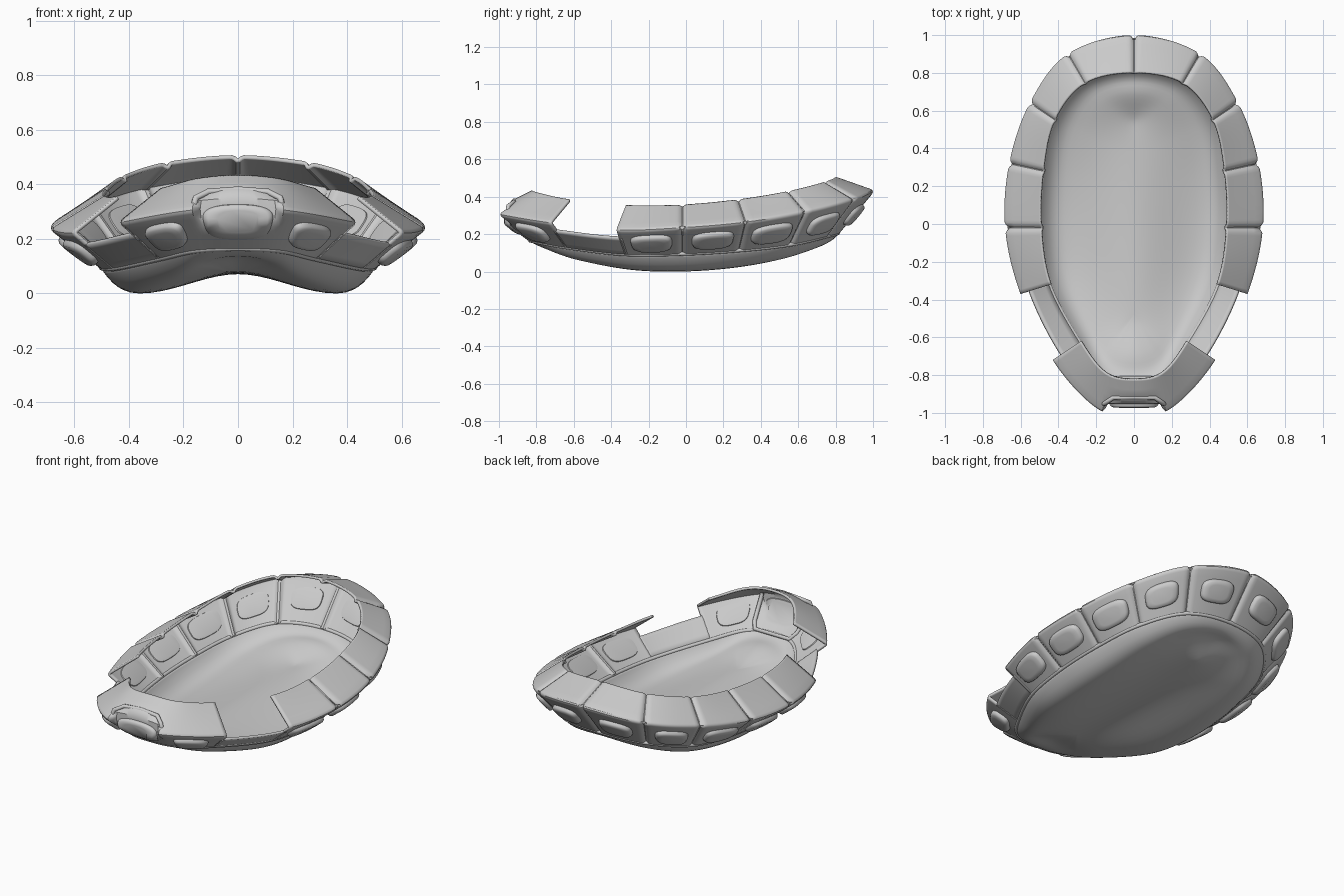
import bpy, bmesh, math
from mathutils import Vector

if "Cube" in bpy.data.objects:
    bpy.data.objects.remove(bpy.data.objects["Cube"])

# Stations round the right half, back to front:
# crease x,y,z | top edge x,y,z | bottom edge z | lowest floor z
ST = [(0, 1.0, .43, 0, .80, .50, .20, .16),
      (.35, .90, .385, .26, .745, .475, .185, .13),
      (.55, .64, .32, .42, .55, .425, .14, .07),
      (.66, .32, .265, .48, .28, .38, .11, .025),
      (.682, -.02, .235, .49, -.02, .352, .092, .005),
      (.60, -.37, .222, .44, -.32, .35, .09, .014),
      (.43, -.72, .26, .28, -.62, .38, .125, .065),
      (.21, -.965, .30, .15, -.785, .415, .155, .12),
      (0, -1.04, .32, 0, -.82, .428, .162, .14)]


def station(i):
    i %= 16
    if i <= 8:
        return ST[i]
    a = list(ST[16 - i])
    a[0], a[3] = -a[0], -a[3]
    return a


def ring(s):
    i = math.floor(s)
    t = s - i
    out = []
    for a, b, c, d in zip(*[station(i + k) for k in (-1, 0, 1, 2)]):
        out.append(.5 * (2 * b + (c - a) * t + (2 * a - 5 * b + 4 * c - d) * t * t
                         + (3 * b - a - 3 * c + d) * t ** 3))
    return out


def surf(s, v):
    # v: 0 bottom edge, 1 crease, 2 top edge
    q = ring(s)
    bot = Vector((q[3] * 1.01, q[4] * 1.01, q[6]))
    mid, top = Vector(q[0:3]), Vector(q[3:6])
    w = .07
    if v < 1 - w:
        p = bot.lerp(mid, v)
    elif v > 1 + w:
        p = mid.lerp(top, v - 1)
    else:
        t = (v - 1 + w) / (2 * w)
        p = bot.lerp(mid, 1 - w).lerp(mid, t).lerp(mid.lerp(mid.lerp(top, w), t), t)
    # flattened nose recess
    if p.y < -.945:
        k = min(1, max(0, (.165 - abs(p.x)) / .02))
        p.y += (-.945 - p.y) * k
    return p


def frame(s, v):
    ps = (surf(s + .03, v) - surf(s - .03, v)) / .06
    pv = (surf(s, v + .02) - surf(s, v - .02)) / .04
    n = pv.cross(ps).normalized()
    p = surf(s, v)
    if n.x * p.x + n.y * p.y < 0:
        n.negate()
    return ps, pv, n


def make(name, verts, faces, thick=0, angle=35):
    me = bpy.data.meshes.new(name)
    me.from_pydata([tuple(v) for v in verts], [], faces)
    bm = bmesh.new()
    bm.from_mesh(me)
    bmesh.ops.remove_doubles(bm, verts=bm.verts, dist=.0008)
    bmesh.ops.recalc_face_normals(bm, faces=bm.faces)
    bm.to_mesh(me)
    bm.free()
    ob = bpy.data.objects.new(name, me)
    bpy.context.collection.objects.link(ob)
    if thick:
        m = ob.modifiers.new("thickness", 'SOLIDIFY')
        m.thickness, m.offset = thick, 0
    bpy.ops.object.select_all(action='DESELECT')
    ob.select_set(True)
    bpy.context.view_layer.objects.active = ob
    bpy.ops.object.shade_smooth_by_angle(angle=math.radians(angle))


def grid(rows, closed=False):
    n, m = len(rows), len(rows[0])
    f = [(i * m + j, i * m + j + 1, (i + 1) % n * m + j + 1, (i + 1) % n * m + j)
         for i in range(n if closed else n - 1) for j in range(m - 1)]
    return [p for r in rows for p in r], f


def shell(name, s0, s1, vs, seams=()):
    count = round((s1 - s0) * 16)
    ss = [s0 + (s1 - s0) * i / count for i in range(count + 1)]
    for k in seams:
        ss = [s for s in ss if abs(s - k) > .09]
        ss += [k + d for d in (-.085, -.05, -.015, .015, .05, .085)]
    rows = []
    for s in sorted(ss):
        d = min([abs(s - k) for k in seams] or [1])
        deep = .013 if d < .02 else .004 if d < .06 else 0
        rows.append([surf(s, v) - frame(s, v)[2] * deep for v in vs])
    make(name, *grid(rows), thick=.014)


def pad(name, s, v, hu, hv, h):
    ps, pv, n = frame(s, v)
    prof = [(.80, -.014), (.95, -.012), (1, 0), (1, .35 * h), (.96, .7 * h), (.86, .92 * h), (.6, h)]
    N, verts = 40, []
    for sc, z in prof:
        for k in range(N):
            a = 2 * math.pi * k / N
            c, d = math.cos(a), math.sin(a)
            u = math.copysign(abs(c) ** .68, c) * hu * sc
            w = math.copysign(abs(d) ** .62, d) * hv * sc
            verts.append(surf(s + u / ps.length, v + w / pv.length) + n * z)
    faces = [(i * N + k, i * N + (k + 1) % N, (i + 1) * N + (k + 1) % N, (i + 1) * N + k)
             for i in range(len(prof) - 1) for k in range(N)]
    faces += [tuple(range(N))[::-1], tuple(range((len(prof) - 1) * N, len(prof) * N))]
    make(name, verts, faces, angle=50)


def tube(name, pts, r):
    cu = bpy.data.curves.new(name, 'CURVE')
    cu.dimensions, cu.bevel_depth, cu.bevel_resolution = '3D', r, 2
    sp = cu.splines.new('POLY')
    sp.points.add(len(pts) - 1)
    for p, q in zip(sp.points, pts):
        p.co = (*q, 1)
    sp.use_cyclic_u = True
    bpy.context.collection.objects.link(bpy.data.objects.new(name, cu))


# Rim panels
VS = [0, .03, .2, .4, .6, .8, .93, .965, 1, 1.035, 1.07, 1.25, 1.5, 1.75, 1.96, 2]
shell("rim_panels", -5, 5, VS, seams=range(-4, 5))
shell("front_panel", 6, 10, VS)

# Low walls in the side gaps
for name, a in (("right_low_wall", 5), ("left_low_wall", 10)):
    shell(name, a - .05, a + 1.05, [0, .2, .4, .6, .7])

# Arched floor pan
rows = []
PROF = [(1, 1), (.985, .86), (.96, .67), (.92, .42), (.88, .24), (.84, .12), (.8, .04), (.74, 0)]
for k in range(160):
    q = ring(k / 10)
    spine = Vector((0, max(-.48, min(.53, q[4] * .65))))
    zc = .075 + .03 * spine.y ** 2
    row = []
    for r, f in PROF + [(.74 * (1 - i / 9), None) for i in range(1, 10)]:
        x = q[3] * 1.01 * r
        y = spine.y + (q[4] * 1.01 - spine.y) * r
        if f is None:
            t = 1 - r / .74
            z = q[7] + (zc - q[7]) * t * t * (3 - 2 * t)
        else:
            z = q[7] + (q[6] - q[7]) * f
        row.append(Vector((x, y, z)))
    rows.append(row)
make("floor_pan", *grid(rows, True), thick=.01, angle=60)

# Seal between pan and panels
tube("rim_seal", [surf(k / 10, .02) for k in range(160)], .011)

# Outer pads
for i, s in enumerate((.5, 1.5, 2.5, 3.5, 4.5, 6.6)):
    hu = .095 if i in (0, 1, 5) else .112
    for side, t in (("right", s), ("left", -s)):
        pad(f"{side}_pad_{i + 1}", t, .52, hu, .066, .032)
pad("front_pad", 8, .64, .125, .066, .028)

# Frame round the front pad
fr = []
corners = [(-.115, .17), (.115, .17), (.14, .2), (.165, .31), (.155, .35), (.11, .372),
           (0, .38), (-.11, .372), (-.155, .35), (-.165, .31), (-.14, .2)]
for x, z in corners:
    y = -.82 - (z - .162) / .158 * .22 if z < .32 else -1.04 + (z - .32) / .108 * .22
    fr.append((x, max(y + x * x * 1.2, -.955), z))
tube("front_frame", fr, .012)
